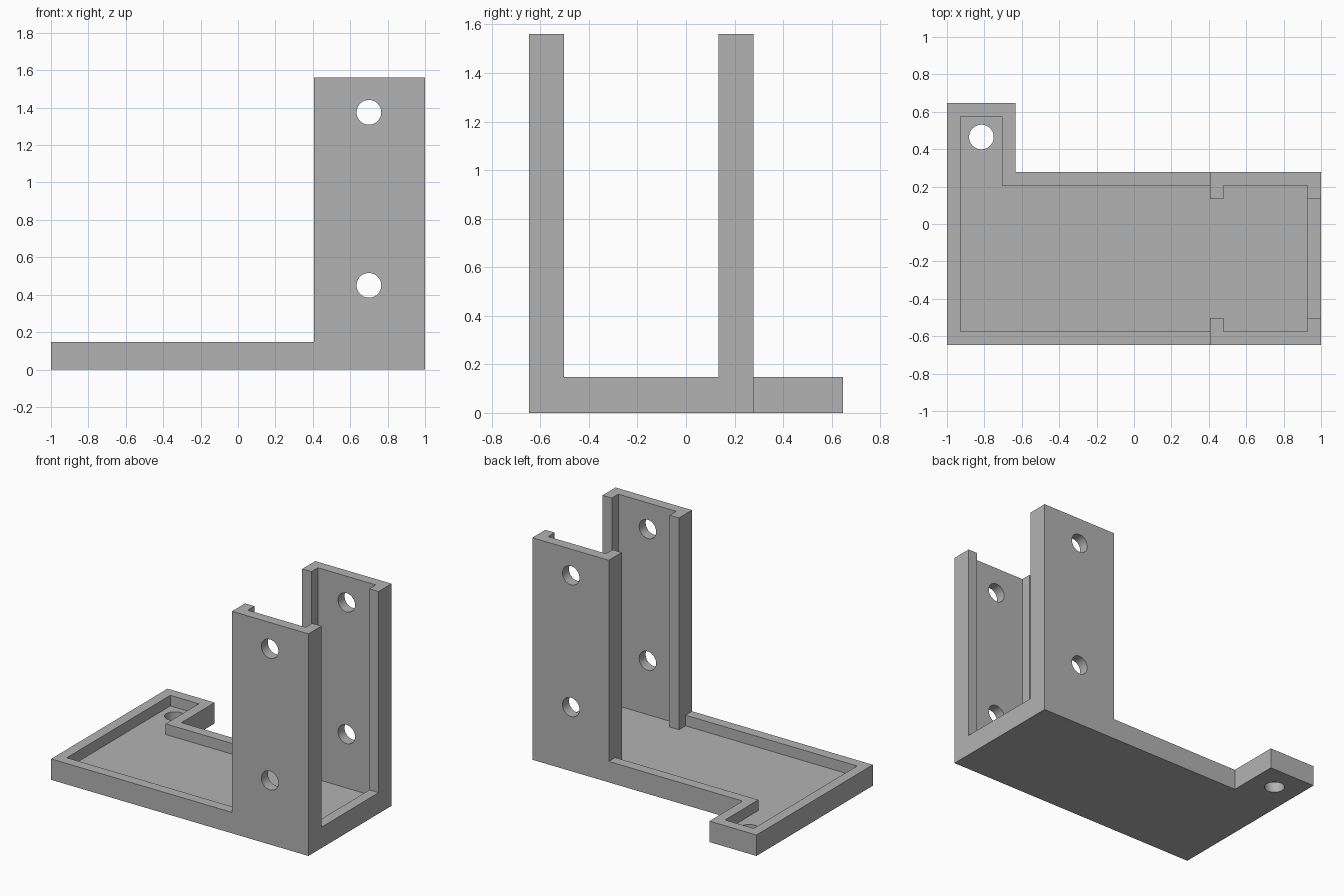
import bpy
import bmesh
from math import pi
from mathutils import Matrix, Vector

cube = bpy.data.objects.get("Cube")
if cube:
    bpy.data.objects.remove(cube, do_unlink=True)

T = 0.072                       # wall and floor thickness
RIM, TOP = 0.147, 1.56          # tray and upright heights
FRONT, BACK, TAB = -0.646, 0.277, 0.646
TAB_X, UP_X = -0.634, 0.406     # tab right edge, upright left edge
HOLE = 0.066

grey = bpy.data.materials.new("plain grey")
grey.use_nodes = True
colour = (0.45, 0.45, 0.45, 1)
grey.diffuse_color = colour
grey.node_tree.nodes["Principled BSDF"].inputs["Base Color"].default_value = colour


def finish(bm, name):
    bmesh.ops.recalc_face_normals(bm, faces=bm.faces)
    mesh = bpy.data.meshes.new(name)
    bm.to_mesh(mesh)
    bm.free()
    mesh.materials.append(grey)
    ob = bpy.data.objects.new(name, mesh)
    bpy.context.collection.objects.link(ob)
    return ob


def prism(name, outline, z0, z1):
    bm = bmesh.new()
    face = bm.faces.new([bm.verts.new((x, y, z0)) for x, y in outline])
    top = bmesh.ops.extrude_face_region(bm, geom=[face])["geom"]
    verts = [v for v in top if isinstance(v, bmesh.types.BMVert)]
    bmesh.ops.translate(bm, verts=verts, vec=(0, 0, z1 - z0))
    return finish(bm, name)


def drill(name, centre, depth, tilt=0):
    bm = bmesh.new()
    place = Matrix.Translation(Vector(centre)) @ Matrix.Rotation(tilt, 4, "X")
    bmesh.ops.create_cone(bm, cap_ends=True, segments=48, radius1=HOLE,
                          radius2=HOLE, depth=depth, matrix=place)
    return finish(bm, name)


def combine(target, other, operation):
    mod = target.modifiers.new(operation.lower(), "BOOLEAN")
    mod.operation, mod.solver, mod.object = operation, "EXACT", other
    bpy.context.view_layer.update()
    graph = bpy.context.evaluated_depsgraph_get()
    mesh = bpy.data.meshes.new_from_object(target.evaluated_get(graph))
    target.modifiers.clear()
    target.data = mesh
    bpy.data.objects.remove(other, do_unlink=True)


def tray_outline(inset):
    left, right, tab = -1 + inset, 1 - inset, TAB_X - inset
    return [(left, FRONT + inset), (right, FRONT + inset), (right, BACK - inset),
            (tab, BACK - inset), (tab, TAB - inset), (left, TAB - inset)]


# Shallow tray with a corner tab
bracket = prism("bracket", tray_outline(0), 0, RIM)
combine(bracket, prism("tray_pocket", tray_outline(T), T, RIM + 0.2), "DIFFERENCE")

# Two facing C-shaped uprights, with lips reaching down to the tray floor
for name, wall, inward in (("front_upright", FRONT, 1), ("back_upright", BACK, -1)):
    inner, lip = wall + inward * T, wall + inward * 2 * T
    channel = [(UP_X, wall), (1, wall), (1, lip), (1 - T, lip),
               (1 - T, inner), (UP_X + T, inner), (UP_X + T, lip), (UP_X, lip)]
    combine(bracket, prism(name, channel, T / 2, TOP), "UNION")

# Bolt holes through both uprights, and one through the tab
for z in (0.45, 1.375):
    combine(bracket, drill("upright_drill", (0.7, 0, z), 3, pi / 2), "DIFFERENCE")
combine(bracket, drill("tab_drill", (-0.816, 0.465, 0), 0.5), "DIFFERENCE")

# Smooth hole walls while keeping every corner sharp
bpy.ops.object.select_all(action="DESELECT")
bracket.select_set(True)
bpy.context.view_layer.objects.active = bracket
bpy.ops.object.shade_smooth_by_angle(angle=pi / 6)
